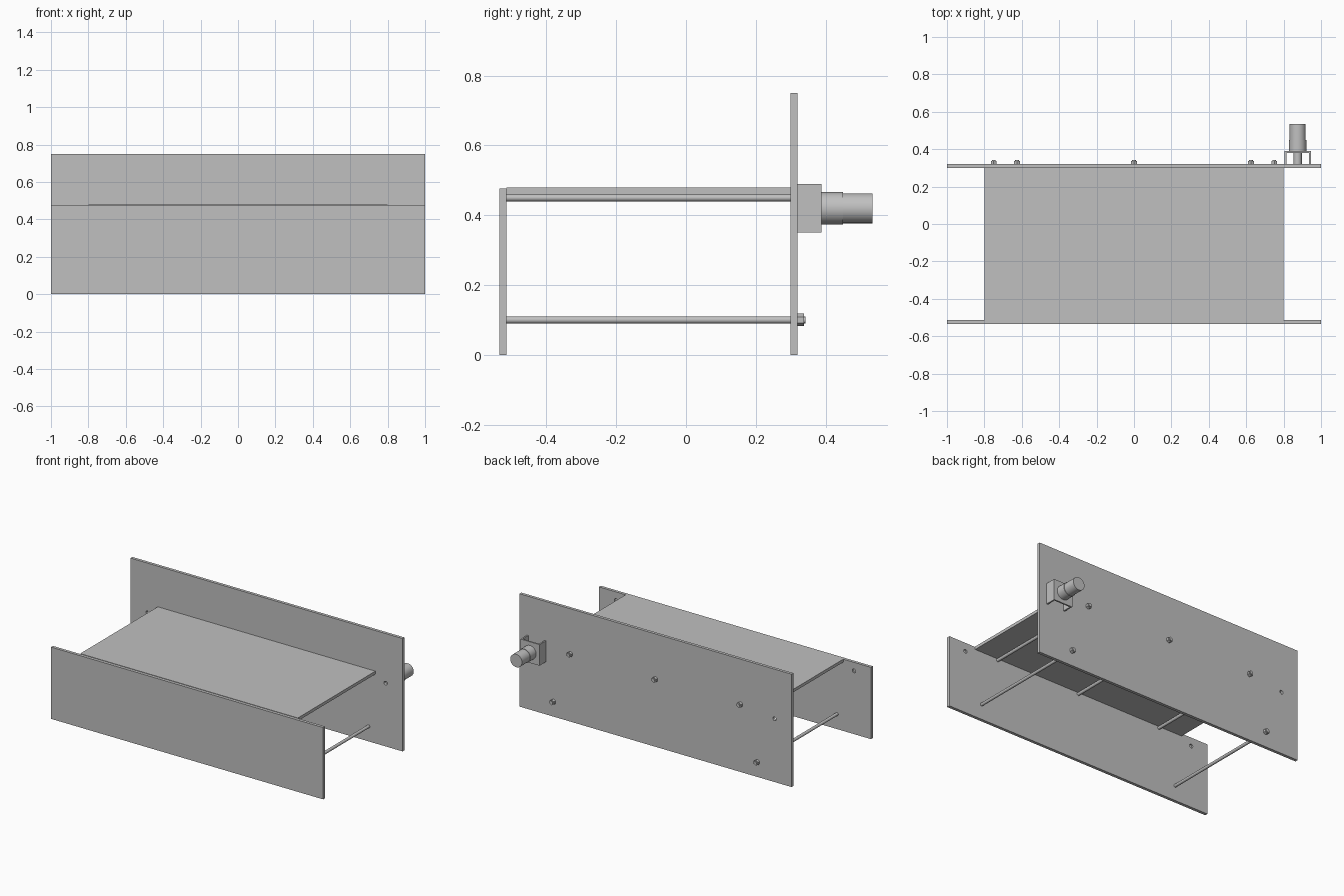
import bpy, math
from mathutils import Vector

cube = bpy.data.objects.get("Cube")
if cube:
    bpy.data.objects.remove(cube, do_unlink=True)

grey = bpy.data.materials.new("light grey")
grey.use_nodes = True
colour = (0.53, 0.53, 0.53, 1)
grey.diffuse_color = colour
grey.node_tree.nodes["Principled BSDF"].inputs["Base Color"].default_value = colour


def box(name, low, high):
    low, high = Vector(low), Vector(high)
    bpy.ops.mesh.primitive_cube_add(size=1, location=(low + high) / 2)
    ob = bpy.context.object
    ob.name = name
    ob.scale = high - low
    bpy.ops.object.transform_apply(location=False, rotation=False, scale=True)
    ob.data.materials.append(grey)
    return ob


def rod(name, x, z, y0, y1, radius, sides=32):
    """Cylinder lying along the y axis."""
    bpy.ops.mesh.primitive_cylinder_add(
        vertices=sides, radius=radius, depth=y1 - y0,
        location=(x, (y0 + y1) / 2, z), rotation=(math.pi / 2, 0, 0))
    ob = bpy.context.object
    ob.name = name
    ob.data.materials.append(grey)
    if sides > 6:
        bpy.ops.object.shade_smooth_by_angle(angle=math.radians(40))
    return ob


def drill(plate, x, z, y0, y1):
    """Cut a small round hole into a plate, then remove the cutter."""
    cutter = rod("hole_cutter", x, z, y0, y1, HOLE_R, 24)
    cutter.hide_render = True
    mod = plate.modifiers.new("hole", "BOOLEAN")
    mod.operation = "DIFFERENCE"
    mod.solver = "EXACT"
    mod.object = cutter
    bpy.context.view_layer.objects.active = plate
    bpy.ops.object.modifier_apply(modifier=mod.name)
    bpy.data.objects.remove(cutter, do_unlink=True)


FRONT, FRONT_IN = -0.534, -0.514
BACK_IN, BACK = 0.3, 0.32
HOLE_X, HOLE_Z, HOLE_R = 0.875, 0.42, 0.0125

# Panels and shelf
front_plate = box("front_plate", (-1, FRONT, 0), (1, FRONT_IN, 0.477))
back_plate = box("back_plate", (-1, BACK_IN, 0), (1, BACK, 0.75))
box("shelf", (-0.8, FRONT_IN, 0.46), (0.8, BACK_IN, 0.48))

# Holes: through the back plate, blind on the inside of the front plate
for x in (-HOLE_X, HOLE_X):
    drill(back_plate, x, HOLE_Z, BACK_IN - 0.02, BACK + 0.02)
    drill(front_plate, x, HOLE_Z, FRONT_IN - 0.01, FRONT_IN + 0.02)

# Tie rods with hexagonal nuts behind the back plate
for i, (x, z) in enumerate([(-0.75, 0.1), (0.75, 0.1),
                            (-0.625, 0.45), (0, 0.45), (0.625, 0.45)]):
    rod(f"tie_rod_{i}", x, z, FRONT_IN, 0.343, 0.01, 24)
    rod(f"nut_{i}", x, z, BACK, 0.338, 0.018, 6)

# Channel bracket on the back plate
half, wall, end = 0.07, 0.01, 0.389
for side, name in ((-1, "right"), (1, "left")):
    edges = sorted((HOLE_X + side * half, HOLE_X + side * (half - wall)))
    box(f"bracket_{name}_leg", (edges[0], BACK, HOLE_Z - half),
        (edges[1], end, HOLE_Z + half))
box("bracket_web", (HOLE_X - half + wall, end - wall, HOLE_Z - half),
    (HOLE_X + half - wall, end, HOLE_Z + half))

# Motor with its coupling
rod("coupling", HOLE_X, HOLE_Z, BACK, end - wall, 0.022)
rod("motor_gearbox", HOLE_X, HOLE_Z, end, 0.45, 0.046, 48)
rod("motor_body", HOLE_X, HOLE_Z, 0.45, 0.534, 0.043, 48)
